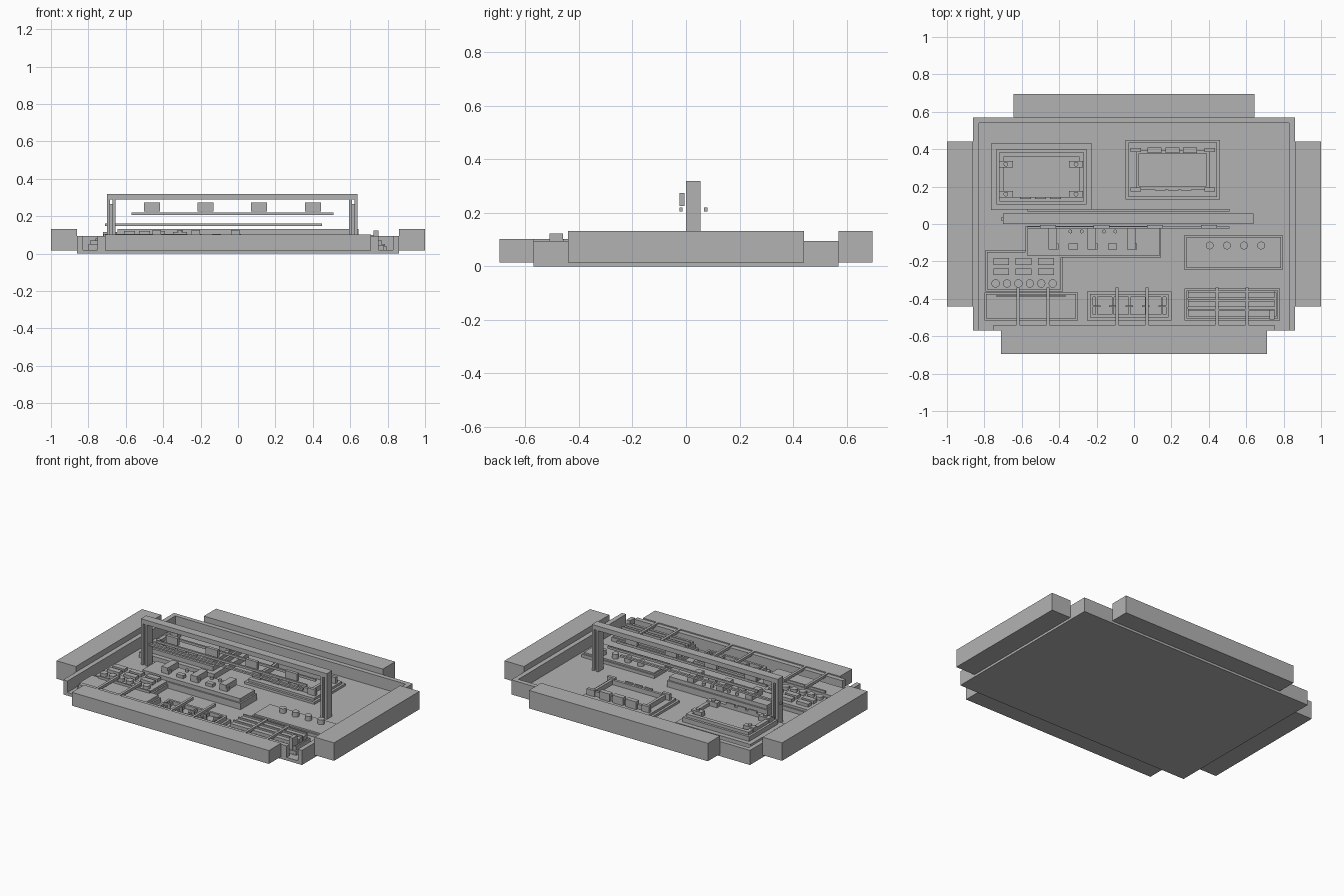
import bpy, bmesh
from mathutils import Matrix, Vector

if "Cube" in bpy.data.objects:
    bpy.data.objects.remove(bpy.data.objects["Cube"], do_unlink=True)

grey = bpy.data.materials.new("plain grey")
grey.use_nodes = True
grey.diffuse_color = (0.45, 0.45, 0.45, 1)
grey.node_tree.nodes["Principled BSDF"].inputs["Base Color"].default_value = grey.diffuse_color

FLOOR = 0.02
RIM = 0.03
STEP = 0.01


class Part:
    """One named object; 'top' is the height on which the next piece stands."""

    def __init__(self, name, left=0, right=0, front=0, back=0, top=FLOOR):
        self.name, self.top, self.bm = name, top, bmesh.new()
        self.left, self.right, self.front, self.back = left, right, front, back

    def box(self, x, y, width, depth, height, base=None):
        base = self.top if base is None else base
        place = Matrix.Translation((x, y, base + height / 2))
        scale = Matrix.Diagonal(Vector((width, depth, height))).to_4x4()
        bmesh.ops.create_cube(self.bm, size=1, matrix=place @ scale)

    def disc(self, x, y, radius, height):
        place = Matrix.Translation((x, y, self.top + height / 2))
        bmesh.ops.create_cone(self.bm, cap_ends=True, segments=16, radius1=radius,
                              radius2=radius, depth=height, matrix=place)

    def shrink(self, inset):
        self.left, self.right = self.left + inset, self.right - inset
        self.front, self.back = self.front + inset, self.back - inset

    def centre(self):
        return (self.left + self.right) / 2, (self.front + self.back) / 2

    def slab(self, height, inset=0):
        """Lay a full plate on top, set in from the edge of the one below."""
        self.shrink(inset)
        self.box(*self.centre(), self.right - self.left, self.back - self.front, height)
        self.top += height

    def rim(self, height, thick, inset=0):
        """Stand a hollow frame on top."""
        self.shrink(inset)
        x, y = self.centre()
        width, depth = self.right - self.left, self.back - self.front
        for side in (-1, 1):
            self.box(x, y + side * (depth - thick) / 2, width, thick, height)
            self.box(x + side * (width - thick) / 2, y, thick, depth - 2 * thick, height)

    def row(self, count, first, last, y, width, depth, height):
        """Evenly spaced boxes along x; a depth of None gives discs."""
        for i in range(count):
            x = first + (last - first) * i / (count - 1)
            if depth is None:
                self.disc(x, y, width / 2, height)
            else:
                self.box(x, y, width, depth, height)

    def done(self):
        mesh = bpy.data.meshes.new(self.name)
        self.bm.to_mesh(mesh)
        self.bm.free()
        mesh.materials.append(grey)
        bpy.context.collection.objects.link(bpy.data.objects.new(self.name, mesh))


# Tray with a rim that is open at the front corners
tray = Part("tray", left=-0.86, right=0.86, front=-0.57, back=0.57, top=0)
tray.slab(height=FLOOR)
wall = 0.075
for side in (-1, 1):
    tray.box(side * (tray.right - RIM / 2), 0, RIM, tray.back - tray.front, wall)
tray.box(0, tray.back - RIM / 2, 2 * (tray.right - RIM), RIM, wall)
tray.box(0, tray.front + RIM / 2, 1.5, RIM, wall)
tray.done()

# Outer bumpers
for name, side in (("left", 1), ("right", -1)):
    bumper = Part(name + "_bumper", top=0.015)
    bumper.box(side * 0.93, 0, width=0.14, depth=0.88, height=0.117)
    bumper.done()
for name, side, width, height in (("back", 1, 1.29, 0.117), ("front", -1, 1.42, 0.087)):
    bumper = Part(name + "_bumper", top=0.015)
    bumper.box(0, side * 0.633, width, depth=0.126, height=height)
    bumper.done()

# Floor screws
screws = Part("screws")
for radius, height in ((0.017, 0.006), (0.008, STEP)):
    for y in (-0.5, 0.507):
        screws.row(4, first=-0.765, last=0.76, y=y, width=2 * radius, depth=None, height=height)
screws.done()

# Gantry: beam on split legs
gantry = Part("gantry", left=-0.7, right=0.64, front=0, back=0.055)
middle, across = gantry.centre()
span, deep = gantry.right - gantry.left, gantry.back - gantry.front
gantry.box(middle, across, span, deep, RIM, base=0.288)
for side in (-1, 1):
    leg = middle + side * (span / 2 - 0.023)
    for post in (-1, 1):
        gantry.box(leg + post * 0.015, across, 0.016, deep, height=0.268)
    gantry.box(leg, across, 0.014, deep / 2, height=0.245)
gantry.done()

# Rails and lamps hanging on the gantry
rails = Part("gantry_rails")
for side in (-1, 1):
    rails.box(middle, across + side * 0.046, 1.08, 0.012, height=0.015, base=0.205)
rails.box(middle - 0.1, across, 1.16, 0.015, height=0.012, base=0.148)
rails.done()
lamps = Part("gantry_lamps", top=0.225)
lamps.row(4, first=-0.46, last=0.4, y=-0.015, width=0.085, depth=FLOOR, height=0.048)
lamps.done()

# Back right bay: stepped platform with a framed well
bay = Part("back_right_bay", left=-0.765, right=-0.225, front=0.075, back=0.43)
bay.slab(height=0.035)
bay.slab(height=RIM, inset=RIM)
bay.rim(height=FLOOR, thick=0.025, inset=0.015)
for y in (0.16, 0.32):
    bay.row(2, first=-0.685, last=-0.31, y=y, width=0.075, depth=0.035, height=RIM)
    bay.row(2, first=-0.685, last=-0.31, y=y, width=0.025, depth=None, height=0.04)
bay.row(3, first=-0.58, last=-0.42, y=0.14, width=0.06, depth=STEP, height=0.035)
bay.done()

# Back left bay: framed well with blocks along its rim
well = Part("back_left_bay", left=-0.045, right=0.46, front=0.13, back=0.45)
well.slab(height=0.015)
well.slab(height=0.015, inset=0.015)
well.rim(height=RIM, thick=0.018, inset=0.04)
for y in (well.front, well.back):
    well.row(2, first=well.left, last=well.right, y=y, width=0.055, depth=FLOOR, height=0.04)
well.row(3, first=0.11, last=0.3, y=well.back, width=0.075, depth=RIM, height=0.05)
well.row(3, first=0.14, last=0.28, y=well.front, width=0.055, depth=STEP, height=0.038)
well.done()

# Central bench with machine blocks
bench = Part("central_bench", left=-0.58, right=0.145, front=-0.18, back=-0.01)
bench.slab(height=0.04)
bench.slab(height=0.025, inset=STEP)
bench.row(3, first=-0.435, last=-0.015, y=-0.08, width=0.045, depth=0.11, height=0.04)
bench.row(5, first=-0.43, last=-0.01, y=-0.12, width=0.05, depth=RIM, height=FLOOR)
bench.row(5, first=-0.34, last=-0.1, y=-0.04, width=FLOOR, depth=None, height=0.015)
bench.done()

# Control desk with keys and knobs
desk = Part("control_desk", left=-0.795, right=-0.38, front=-0.36, back=-0.14)
desk.slab(height=0.025)
desk.slab(height=0.015, inset=STEP)
for y in (-0.2, -0.255):
    desk.row(3, first=-0.71, last=-0.47, y=y, width=0.085, depth=0.036, height=FLOOR)
desk.row(6, first=-0.74, last=-0.435, y=-0.318, width=0.044, depth=None, height=FLOOR)
desk.done()

# Knob panel
panel = Part("knob_panel", left=0.27, right=0.795, front=-0.245, back=-0.06)
panel.slab(height=FLOOR)
panel.slab(height=STEP, inset=STEP)
panel.row(4, first=0.405, last=0.68, y=-0.115, width=0.042, depth=None, height=RIM)
panel.done()

# Front right console
console = Part("front_console", left=-0.8, right=-0.3, front=-0.515, back=-0.365)
console.slab(height=RIM)
console.slab(height=FLOOR, inset=STEP)
console.box(console.centre()[0], console.back - STEP, 0.37, STEP, height=0.015)
console.done()

# Front centre cradle with divider pins
cradle = Part("front_cradle", left=-0.25, right=0.2, front=-0.515, back=-0.36)
cradle.slab(height=FLOOR)
cradle.rim(height=0.025, thick=0.015, inset=0.015)
cradle.row(5, first=-0.2, last=0.15, y=-0.44, width=STEP, depth=0.1, height=FLOOR)
cradle.row(5, first=-0.2, last=0.15, y=-0.44, width=0.04, depth=STEP, height=RIM)
cradle.done()

# Front left rack with stacked bars
rack = Part("front_rack", left=0.27, right=0.78, front=-0.515, back=-0.345)
rack.slab(height=0.025)
rack.rim(height=0.025, thick=STEP, inset=STEP)
for i in range(3):
    y = -0.48 + i * 0.05
    rack.box(0.52, y, 0.46, RIM, height=0.045)
    rack.box(0.52, y + FLOOR, 0.46, STEP, height=0.055)
rack.box(0.738, -0.485, 0.025, 0.05, height=0.077)
rack.done()

# Cross pipes running in from the front wall
pipes = Part("cross_pipes", top=0.085)
for x in (-0.54, -0.01, 0.525):
    pipes.row(2, first=x - 0.08, last=x + 0.08, y=-0.455, width=0.016, depth=0.23, height=0.017)
pipes.done()
